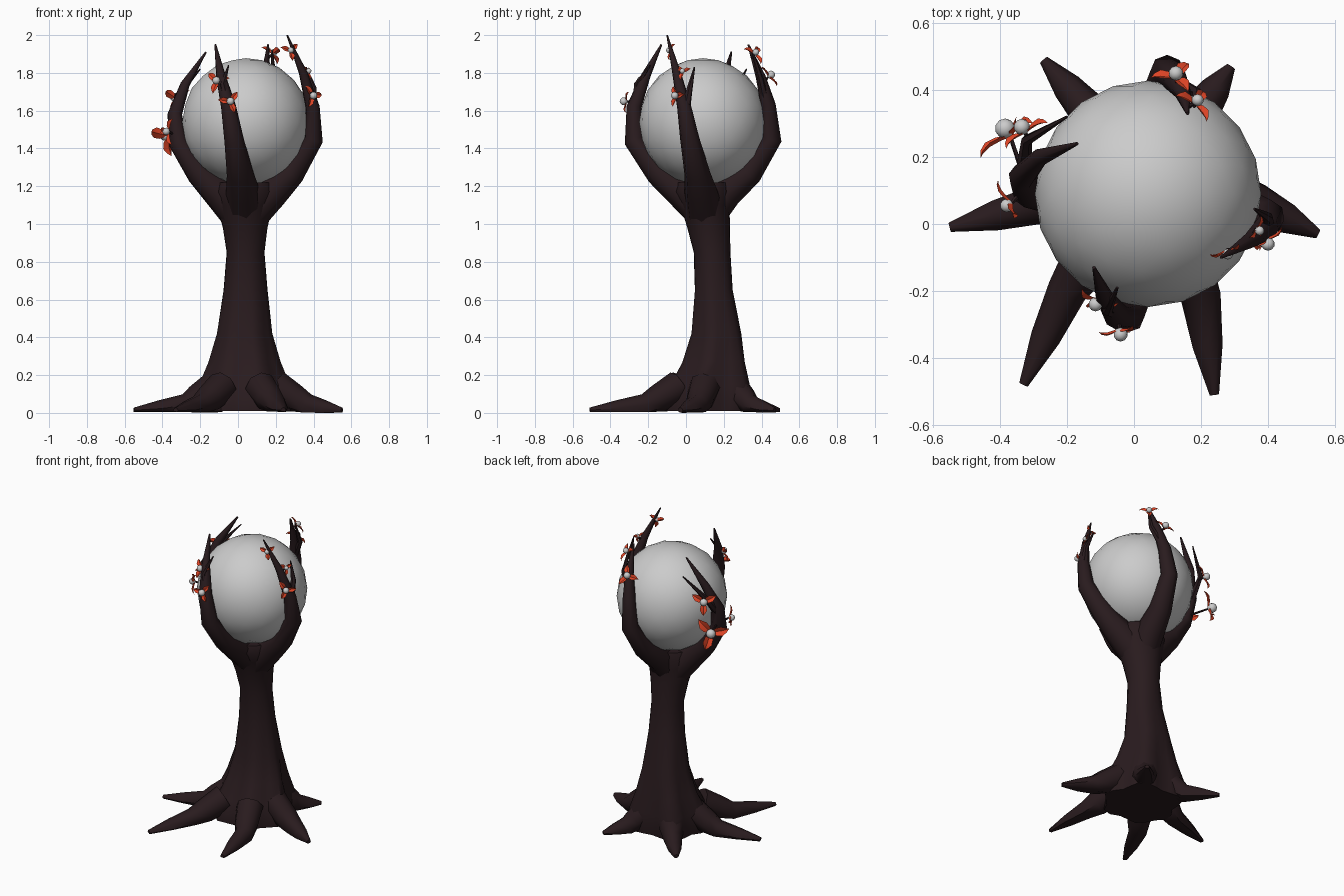
import bpy, bmesh, math
from mathutils import Vector, Matrix

if "Cube" in bpy.data.objects:
    bpy.data.objects.remove(bpy.data.objects["Cube"])


def material(name, col):
    m = bpy.data.materials.new(name)
    m.diffuse_color = (*col, 1)
    m.use_nodes = True
    m.node_tree.nodes["Principled BSDF"].inputs["Base Color"].default_value = m.diffuse_color
    return m


BARK = material("bark", (0.022, 0.011, 0.013))
RED = material("petal_red", (0.75, 0.06, 0.02))


def finish(bm, name, mat=None, angle=50):
    bmesh.ops.recalc_face_normals(bm, faces=bm.faces)
    me = bpy.data.meshes.new(name)
    bm.to_mesh(me)
    bm.free()
    ob = bpy.data.objects.new(name, me)
    bpy.context.collection.objects.link(ob)
    if mat:
        me.materials.append(mat)
    bpy.ops.object.select_all(action='DESELECT')
    ob.select_set(True)
    bpy.context.view_layer.objects.active = ob
    bpy.ops.object.shade_smooth_by_angle(angle=math.radians(angle))
    return ob


def loft(bm, rings):
    """Skin a list of coordinate rings and cap both ends."""
    vs = [[bm.verts.new(p) for p in r] for r in rings]
    n = len(vs[0])
    for a, b in zip(vs, vs[1:]):
        for i in range(n):
            j = (i + 1) % n
            bm.faces.new((a[i], a[j], b[j], b[i]))
    bm.faces.new(vs[0][::-1])
    bm.faces.new(vs[-1])


def tube(bm, pts, sides=8, floor=0.0):
    """Tapering limb through points (x, y, z, radius)."""
    ps = [Vector(p[:3]) for p in pts]
    rings = []
    side = None
    for i, p in enumerate(ps):
        t = (ps[min(i + 1, len(ps) - 1)] - ps[max(i - 1, 0)]).normalized()
        if side is None:
            side = t.orthogonal().normalized()
        side = (side - t * side.dot(t)).normalized()
        up = t.cross(side)
        ring = []
        for k in range(sides):
            a = 2 * math.pi * k / sides
            q = p + (side * math.cos(a) + up * math.sin(a)) * pts[i][3]
            q.z = max(q.z, floor + 0.004 * math.cos(a) + 0.004)
            ring.append(q)
        rings.append(ring)
    loft(bm, rings)


# orb held by the branches
bm = bmesh.new()
bmesh.ops.create_icosphere(bm, subdivisions=3, radius=0.338,
                           matrix=Matrix.Translation((0.042, 0.09, 1.54)))
finish(bm, "orb", angle=60)

# roots: knee point and tip
ROOTS = [((-0.20, -0.20), (-0.33, -0.48)), ((0.20, -0.22), (0.24, -0.51)),
         ((0.37, 0.06), (0.55, -0.03)), ((0.20, 0.34), (0.29, 0.47)),
         ((-0.13, 0.33), (-0.27, 0.49)), ((-0.28, 0.06), (-0.55, -0.01))]
CX, CY = 0.035, 0.14
ROOT_ANGLES = [math.atan2(k[1] - CY, k[0] - CX) for k, t in ROOTS]

# trunk: z, centre x, centre y, radius x, radius y, flute depth
TRUNK = [(0.01, .035, .12, .22, .22, .14), (0.07, .035, .125, .225, .225, .16),
         (0.15, .035, .14, .215, .205, .16), (0.27, .035, .155, .175, .165, .13),
         (0.42, .035, .165, .143, .135, .06), (0.65, .04, .148, .115, .102, .03),
         (0.85, .04, .138, .10, .097, .0), (0.98, .038, .12, .118, .113, .0),
         (1.10, .035, .10, .148, .13, .0), (1.17, .04, .09, .165, .155, .0),
         (1.22, .04, .09, .15, .145, .0)]
bm = bmesh.new()
rings = []
for z, x, y, rx, ry, fl in TRUNK:
    ring = []
    for k in range(24):
        a = 2 * math.pi * k / 24
        near = max(math.cos(a - r) for r in ROOT_ANGLES)
        f = 1 + fl * (2 * max(near, 0) ** 12 - 1)
        ring.append((x + rx * f * math.cos(a), y + ry * f * math.sin(a), z))
    rings.append(ring)
loft(bm, rings)
finish(bm, "trunk", BARK)

bm = bmesh.new()
for (kx, ky), (tx, ty) in ROOTS:
    mx, my = (kx + tx) / 2, (ky + ty) / 2
    tube(bm, [(CX + (kx - CX) * .5, CY + (ky - CY) * .5, .14, .085),
              (CX + (kx - CX) * .8, CY + (ky - CY) * .8, .075, .075),
              (kx, ky, .04, .06), (mx, my, .022, .045), (tx, ty, .014, .014)])
finish(bm, "roots", BARK)

# four claw-like branches
BRANCHES = {
    "left_branch": [(.0, .11, 1.06, .10), (-.10, .10, 1.17, .09), (-.205, .09, 1.27, .07),
                    (-.315, .10, 1.43, .052), (-.335, .14, 1.58, .04),
                    (-.28, .20, 1.74, .026), (-.17, .24, 1.91, .005)],
    "right_branch": [(.07, .10, 1.06, .10), (.18, .08, 1.17, .09), (.285, .06, 1.27, .07),
                     (.40, .02, 1.45, .052), (.395, -.01, 1.62, .038),
                     (.345, -.05, 1.80, .023), (.26, -.10, 2.0, .004)],
    "front_branch": [(.035, .10, 1.06, .10), (.025, -.02, 1.17, .09), (.01, -.145, 1.27, .07),
                     (-.02, -.275, 1.44, .052), (-.05, -.275, 1.62, .04),
                     (-.09, -.215, 1.78, .026), (-.12, -.13, 1.95, .005)],
    "back_branch": [(.04, .13, 1.06, .09), (.05, .21, 1.17, .09), (.07, .335, 1.27, .07),
                    (.10, .455, 1.45, .052), (.12, .435, 1.63, .04),
                    (.145, .395, 1.78, .026), (.16, .33, 1.95, .005)],
}
for name, pts in BRANCHES.items():
    bm = bmesh.new()
    tube(bm, pts)
    finish(bm, name, BARK)

# small side twigs
TWIGS = [[(-.33, .15, 1.56, .025), (-.32, .25, 1.68, .017), (-.20, .32, 1.82, .004)],
         [(.395, 0, 1.62, .025), (.40, .02, 1.72, .016), (.36, .045, 1.83, .004)],
         [(-.06, -.26, 1.65, .022), (-.08, -.26, 1.74, .016), (-.05, -.19, 1.84, .004)],
         [(.13, .42, 1.66, .022), (.19, .39, 1.78, .016), (.18, .35, 1.92, .004)]]
bm = bmesh.new()
for t in TWIGS:
    tube(bm, t, 6)
finish(bm, "twigs", BARK)

# flowers: berry position, facing, petal length, berry radius, spin, stem root
FLOWERS = [((-.385, .285, 1.47), (-.6, .8, .15), .115, .03, .2, (-.325, .13, 1.46)),
           ((-.335, .29, 1.67), (-.5, .8, .3), .085, .024, .5, (-.31, .24, 1.66)),
           ((-.38, .055, 1.49), (-.87, -.5, .0), .08, .02, 1.0, (-.32, .11, 1.46)),
           ((-.115, -.24, 1.76), (-.25, -.9, .4), .07, .021, .3, (-.085, -.22, 1.76)),
           ((-.04, -.33, 1.65), (.15, -1, .1), .065, .021, .9, (-.05, -.27, 1.64)),
           ((.40, -.06, 1.68), (.6, -.8, .1), .065, .02, .1, (.39, -.01, 1.66)),
           ((.28, -.09, 1.92), (.3, -.9, .2), .055, .016, .7, (.295, -.08, 1.91)),
           ((.375, -.02, 1.81), (.8, -.4, .4), .045, .014, .4, (.35, -.05, 1.78)),
           ((.125, .45, 1.79), (.0, .75, .65), .075, .022, .0, (.14, .40, 1.74)),
           ((.19, .37, 1.91), (.45, .5, .5), .07, .018, .6, (.16, .35, 1.88))]
petals, berries, stems = bmesh.new(), bmesh.new(), bmesh.new()
# half petal outline: along, half width, lift
OUTLINE = [(.05, .06, 0), (.3, .22, .07), (.6, .25, .12), (.85, .12, .10), (1.0, .0, .04)]
for pos, facing, size, rad, spin, root in FLOWERS:
    n = Vector(facing).normalized()
    m = Matrix.Translation(Vector(pos) - n * rad * .8) @ n.to_track_quat('Z', 'Y').to_matrix().to_4x4()
    bmesh.ops.create_icosphere(berries, subdivisions=2, radius=rad,
                               matrix=Matrix.Translation(pos))
    base = m.translation
    tube(stems, [(*root, .008), (*base, .006)], 5)
    for k in range(3):
        r = m @ Matrix.Rotation(spin + k * math.tau / 3, 4, 'Z')
        mid = [petals.verts.new(r @ Vector((a * size, 0, (l - .04) * size))) for a, w, l in OUTLINE]
        for s in (1, -1):
            edge = [petals.verts.new(r @ Vector((a * size, s * w * size, (l + w * .35) * size)))
                    for a, w, l in OUTLINE[:-1]] + [mid[-1]]
            for i in range(len(mid) - 1):
                f = [mid[i], mid[i + 1], edge[i + 1], edge[i]]
                petals.faces.new(f if edge[i + 1] is not mid[i + 1] else [f[0], f[1], f[3]])
finish(petals, "petals", RED, 30)
finish(berries, "berries", None, 60)
finish(stems, "flower_stems", BARK)
